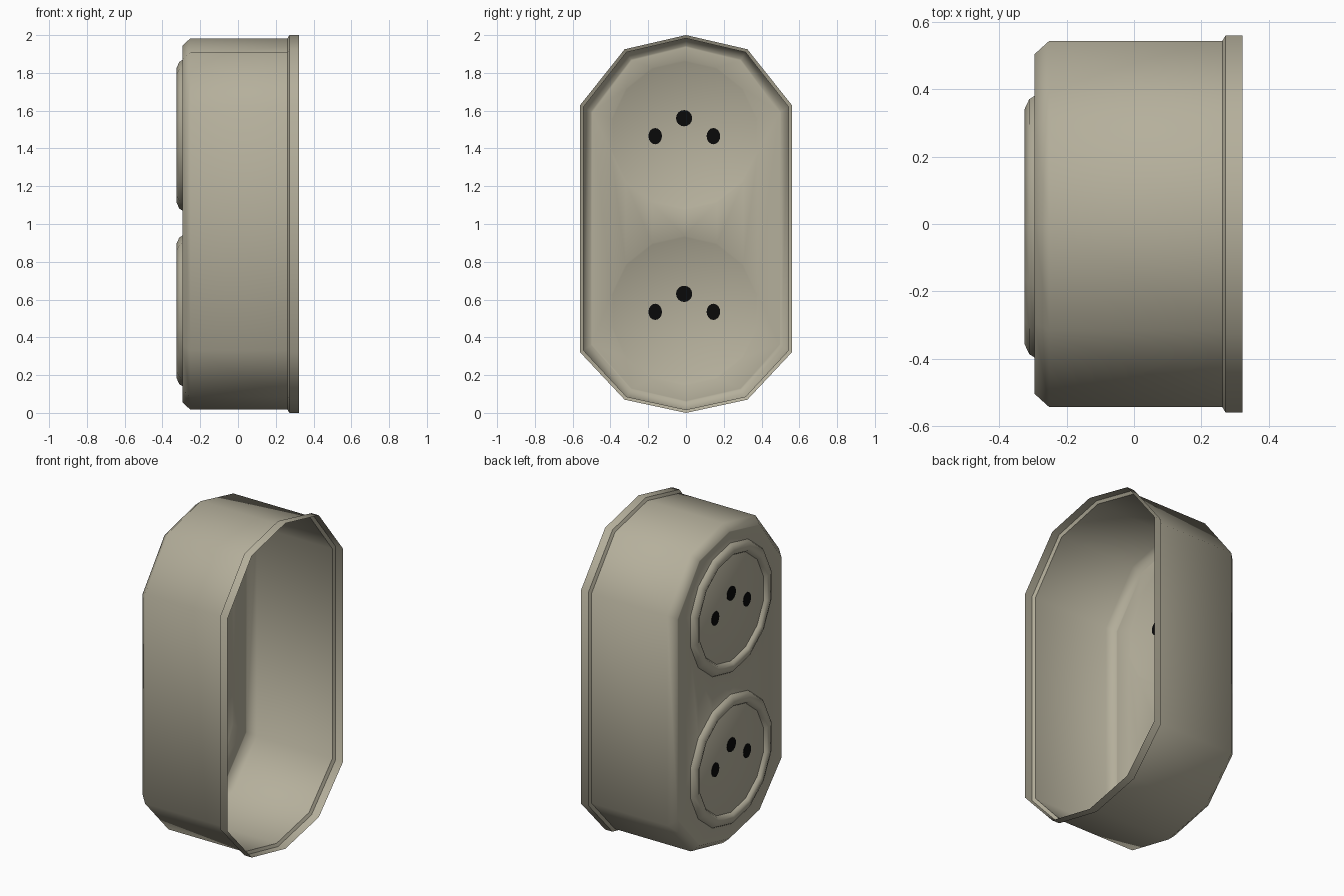
import bpy, bmesh, math

if "Cube" in bpy.data.objects:
    bpy.data.objects.remove(bpy.data.objects["Cube"])

FLOOR_X = -0.295          # flat face that carries the sockets
DISC_X = -0.300           # socket discs
SOCKET_Y = -0.008
SOCKETS = {"upper": 1.47, "lower": 0.54}
SIDES = 14


def material(name, rgb):
    m = bpy.data.materials.new(name)
    m.diffuse_color = (*rgb, 1)
    m.use_nodes = True
    m.node_tree.nodes["Principled BSDF"].inputs["Base Color"].default_value = m.diffuse_color
    return m


beige = material("warm_beige", (0.46, 0.43, 0.33))
black = material("hole_black", (0.003, 0.003, 0.003))


def finish(bm, name, mat, angle=50):
    mesh = bpy.data.meshes.new(name)
    bm.to_mesh(mesh)
    bm.free()
    ob = bpy.data.objects.new(name, mesh)
    bpy.context.collection.objects.link(ob)
    mesh.materials.append(mat)
    bpy.ops.object.select_all(action='DESELECT')
    ob.select_set(True)
    bpy.context.view_layer.objects.active = ob
    bpy.ops.object.shade_smooth_by_angle(angle=math.radians(angle))
    return ob


def loop(bm, x, pts):
    return [bm.verts.new((x, y, z)) for y, z in pts]


def bridge(bm, a, b):
    n = len(a)
    for i in range(n):
        j = (i + 1) % n
        bm.faces.new((a[i], a[j], b[j], b[i]))


def circle(cy, cz, ry, rz, n):
    return [(cy + ry * math.sin(2 * math.pi * i / n),
             cz + rz * math.cos(2 * math.pi * i / n)) for i in range(n)]


# Ten-sided outline, mirrored from its right half
half = [(0.0, 2.0), (0.325, 1.925), (0.56, 1.63), (0.56, 0.32), (0.325, 0.07), (0.0, 0.0)]
outline = half + [(-y, z) for y, z in reversed(half[1:-1])]


def inset(d):
    return [(y * (1 - d / 0.56), 1 + (z - 1) * (1 - d)) for y, z in outline]


# Thin open housing: rim, walls, chamfer and floor with two round openings
bm = bmesh.new()
profile = [(0.322, 0), (0.272, 0), (0.262, 0.017), (-0.252, 0.017),
           (FLOOR_X, 0.056), (FLOOR_X, 0.064)]
rows = [loop(bm, x, inset(d)) for x, d in profile]
for a, b in zip(rows, rows[1:]):
    bridge(bm, a, b)
edges = [bm.edges.get((rows[-1][i], rows[-1][(i + 1) % 10])) for i in range(10)]
holes = []
for cz in SOCKETS.values():
    ring = loop(bm, FLOOR_X, circle(SOCKET_Y, cz, 0.398, 0.398, SIDES))
    holes.append((ring, cz))
    edges += [bm.edges.new((ring[i], ring[(i + 1) % SIDES])) for i in range(SIDES)]
bmesh.ops.triangle_fill(bm, use_beauty=True, edges=edges, normal=(-1, 0, 0))
# shallow step from the floor opening to each socket disc
for ring, cz in holes:
    inner = loop(bm, DISC_X, circle(SOCKET_Y, cz, 0.39, 0.39, SIDES))
    bridge(bm, ring, inner)
    bm.faces.new(inner)
bmesh.ops.recalc_face_normals(bm, faces=bm.faces)
bm.normal_update()
if sum(f.normal.x * f.calc_area() for f in bm.faces) > 0:
    bmesh.ops.reverse_faces(bm, faces=bm.faces)
finish(bm, "housing", beige)

for label, cz in SOCKETS.items():
    # Raised rounded ring around each socket disc
    bm = bmesh.new()
    prof = [(FLOOR_X, 0.398), (-0.311, 0.388), (-0.325, 0.357), (-0.317, 0.335), (DISC_X, 0.325)]
    rows = [loop(bm, x, circle(SOCKET_Y, cz, r, r, SIDES)) for x, r in prof]
    for a, b in zip(rows, rows[1:]):
        bridge(bm, a, b)
    bm.normal_update()
    if sum(f.normal.x * f.calc_area() for f in bm.faces) > 0:
        bmesh.ops.reverse_faces(bm, faces=bm.faces)
    finish(bm, label + "_socket_ring", beige, 60)

    # Three pin holes as thin plates showing on both sides of the disc
    for part, y, dz, ry in (("top", -0.01, 0.09, 0.043),
                            ("left", -0.163, -0.005, 0.036),
                            ("right", 0.145, -0.005, 0.036)):
        bm = bmesh.new()
        pts = circle(y, cz + dz, ry, 0.043, 16)
        front, back = loop(bm, DISC_X - 0.003, pts), loop(bm, DISC_X + 0.003, pts)
        bridge(bm, front, back)
        bm.faces.new(front)
        bm.faces.new(back)
        bmesh.ops.recalc_face_normals(bm, faces=bm.faces)
        finish(bm, f"{label}_{part}_pin_hole", black)
